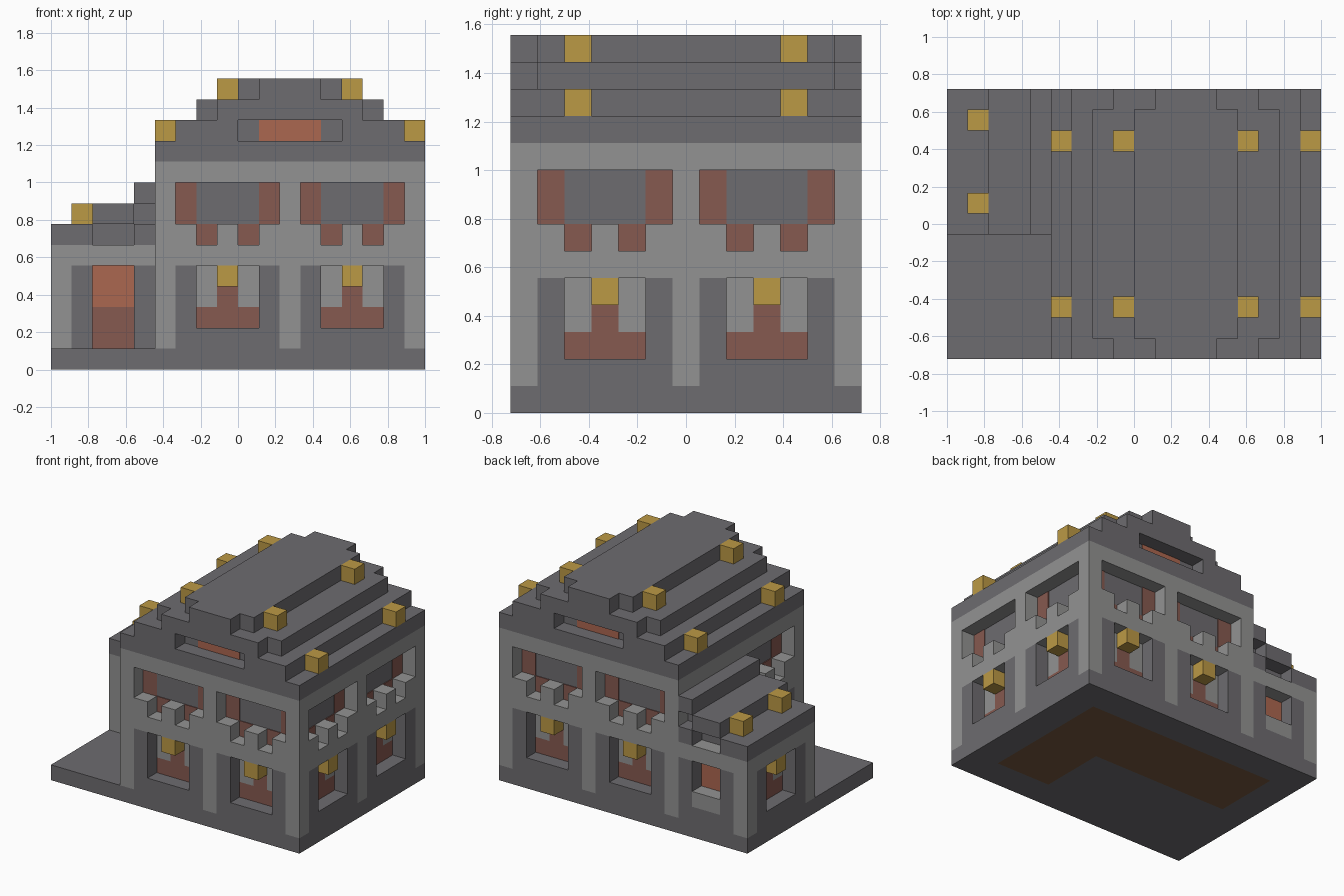
import bpy
import bmesh
from mathutils import Matrix, Vector

U = 1 / 9          # size of one building block
SKIN = 0.05        # thickness of painted plates, in blocks

if "Cube" in bpy.data.objects:
    bpy.data.objects.remove(bpy.data.objects["Cube"], do_unlink=True)


def material(name, rgb):
    mat = bpy.data.materials.new(name)
    mat.use_nodes = True
    mat.diffuse_color = (*rgb, 1)
    mat.node_tree.nodes["Principled BSDF"].inputs["Base Color"].default_value = (*rgb, 1)
    return mat


MATS = {
    "light": material("light stone", (0.29, 0.29, 0.288)),
    "dark": material("dark stone", (0.155, 0.15, 0.16)),
    "gold": material("gold lamp", (0.50, 0.32, 0.06)),
    "red": material("dusky red", (0.24, 0.10, 0.08)),
    "orange": material("orange clay", (0.41, 0.135, 0.08)),
    "brown": material("brown floor", (0.19, 0.10, 0.05)),
}
parts = {}


def add(part, colour, x, y, z):
    """Queue one box, given as ranges in block units, for a named part."""
    parts.setdefault((part, colour), []).append((x, y, z))


# Facade frames: along the wall, depth into the wall -> x and y ranges
def front(a, d):
    return a, (d[0] - 6.5, d[1] - 6.5)


def back(a, d):
    return a, (6.5 - d[1], 6.5 - d[0])


def left(a, d):
    return (9 - d[1], 9 - d[0]), a


def right(a, d):
    return (d[0] - 4, d[1] - 4), a


def wing_front(a, d):
    return a, (d[0] - 0.5, d[1] - 0.5)


def wing_side(a, d):
    return (d[0] - 9, d[1] - 9), a


def wall(frame, part, colour, a, z):
    add(part, colour, *frame(a, (0, 1)), z)


def plate(frame, part, colour, a, z):
    add(part, colour, *frame(a, (1 - SKIN, 1)), z)


def lower_bay(frame, s):
    """Dark panel with a recessed window and a lamp under its lintel."""
    for o in (0, 4):
        wall(frame, "window_jambs", "dark", (s + o, s + o + 1), (1, 5))
    wall(frame, "window_sills", "dark", (s + 1, s + 4), (1, 2))
    wall(frame, "wall_bands", "light", (s, s + 5), (5, 6))
    wall(frame, "window_lamps", "gold", (s + 2, s + 3), (4, 5))
    plate(frame, "lower_windows", "red", (s + 1, s + 4), (2, 3))
    plate(frame, "lower_windows", "red", (s + 2, s + 3), (3, 4))
    for o in (1, 3):
        plate(frame, "window_side_panels", "light", (s + o, s + o + 1), (3, 5))


def upper_bay(frame, s):
    """Wide loggia with three parapet blocks."""
    for o in (0, 2, 4):
        wall(frame, "parapet_blocks", "light", (s + o, s + o + 1), (6, 7))
    wall(frame, "lintels", "light", (s, s + 5), (9, 10))
    for o in (1, 3):
        plate(frame, "parapet_gaps", "red", (s + o, s + o + 1), (6, 7))
    for o in (0, 4):
        plate(frame, "shutters", "red", (s + o, s + o + 1), (7, 9))


FULL, INNER = (-6.5, 6.5), (-5.5, 5.5)
ENDS = ((-6.5, -5.5), (5.5, 6.5))

# Base slab with a floor visible on its underside
low = (0, SKIN)
add("base_slab", "dark", (-9, 9), FULL, (SKIN, 1))
for y in ((-6.5, -4.5), (4.5, 6.5)):
    add("base_slab", "dark", (-9, 9), y, low)
for x in ((-9, -7), (7, 9)):
    add("base_slab", "dark", x, (-4.5, 4.5), low)
add("base_slab", "dark", (-7, 3), (-4.5, 0), low)
add("floor", "brown", (3, 7), (-4.5, 4.5), low)
add("floor", "brown", (-7, 3), (0, 4.5), low)

# Main block: core, corner and middle pillars, bays
add("main_core", "dark", (-3, 8), INNER, (1, 10))
for frame in (front, back):
    for a in (-4, 2, 8):
        wall(frame, "pillars", "light", (a, a + 1), (1, 10))
    for s in (-3, 3):
        lower_bay(frame, s)
        upper_bay(frame, s)
wall(left, "pillars", "light", (-0.5, 0.5), (1, 10))
for s in (-5.5, 0.5):
    lower_bay(left, s)
    upper_bay(left, s)
lower_bay(right, -5.5)
upper_bay(right, -5.5)
wall(right, "shared_wall", "light", (-0.5, 5.5), (1, 10))

# Stepped main roof with an attic recess at each end
add("cornice", "dark", (-4, 9), FULL, (10, 11))
add("main_roof", "dark", (-3, 8), INNER, (11, 12))
add("main_roof", "dark", (-2, 7), INNER, (12, 13))
add("main_roof", "dark", (0, 5), INNER, (13, 14))
for y in ENDS:
    for x in ((-3, 0), (5, 8)):
        add("main_roof", "dark", x, y, (11, 12))
    add("main_roof", "dark", (-1, 6), y, (12, 13))
    add("main_roof", "dark", (1, 4), y, (13, 14))
for frame in (front, back):
    plate(frame, "attic_panels", "orange", (1, 4), (11, 12))

# Roof lamps
for y in (-4.5, 3.5):
    for x, z in ((-4, 11), (8, 11), (-1, 13), (5, 13)):
        add("roof_lamps", "gold", (x, x + 1), (y, y + 1), (z, z + 1))
for y in (0.5, 4.5):
    add("wing_lamps", "gold", (-8, -7), (y, y + 1), (7, 8))

# Side wing: core, end walls, door, back window, side bay
add("wing_core", "dark", (-8, -4), (0.5, 5.5), (1, 6))
for frame in (wing_front, back):
    wall(frame, "wing_pillars", "light", (-9, -8), (1, 6))
    wall(frame, "wing_bands", "light", (-8, -4), (5, 6))
    for x in ((-8, -7), (-5, -4)):
        wall(frame, "wing_jambs", "dark", x, (1, 5))
    plate(frame, "wing_openings", "orange", (-7, -5), (3, 5))
plate(wing_front, "door", "red", (-7, -5), (1, 3))
wall(back, "wing_back_base", "dark", (-7, -5), (1, 2))
wall(back, "wing_back_sill", "light", (-7, -5), (2, 3))
lower_bay(wing_side, 0.5)

# Stepped wing roof with stepped recesses at its ends
add("wing_roof", "dark", (-9, -4), (0.5, 5.5), (6, 7))
add("wing_roof", "dark", (-7, -4), (0.5, 5.5), (7, 8))
add("wing_roof", "dark", (-5, -4), (-0.5, 6.5), (8, 9))
for y in ((-0.5, 0.5), (5.5, 6.5)):
    add("wing_roof", "dark", (-9, -7), y, (6, 7))
    add("wing_roof", "dark", (-5, -4), y, (6, 7))
    add("wing_roof", "dark", (-7, -5), y, (7, 8))

# Turn every queued part into one object
for (name, colour), boxes in parts.items():
    bm = bmesh.new()
    for ranges in boxes:
        centre = Vector([(r[0] + r[1]) / 2 for r in ranges]) * U
        size = [(r[1] - r[0]) * U for r in ranges]
        bmesh.ops.create_cube(bm, size=1, matrix=Matrix.Translation(centre) @ Matrix.Diagonal((*size, 1)))
    mesh = bpy.data.meshes.new(name)
    bm.to_mesh(mesh)
    bm.free()
    mesh.materials.append(MATS[colour])
    bpy.context.collection.objects.link(bpy.data.objects.new(name, mesh))
